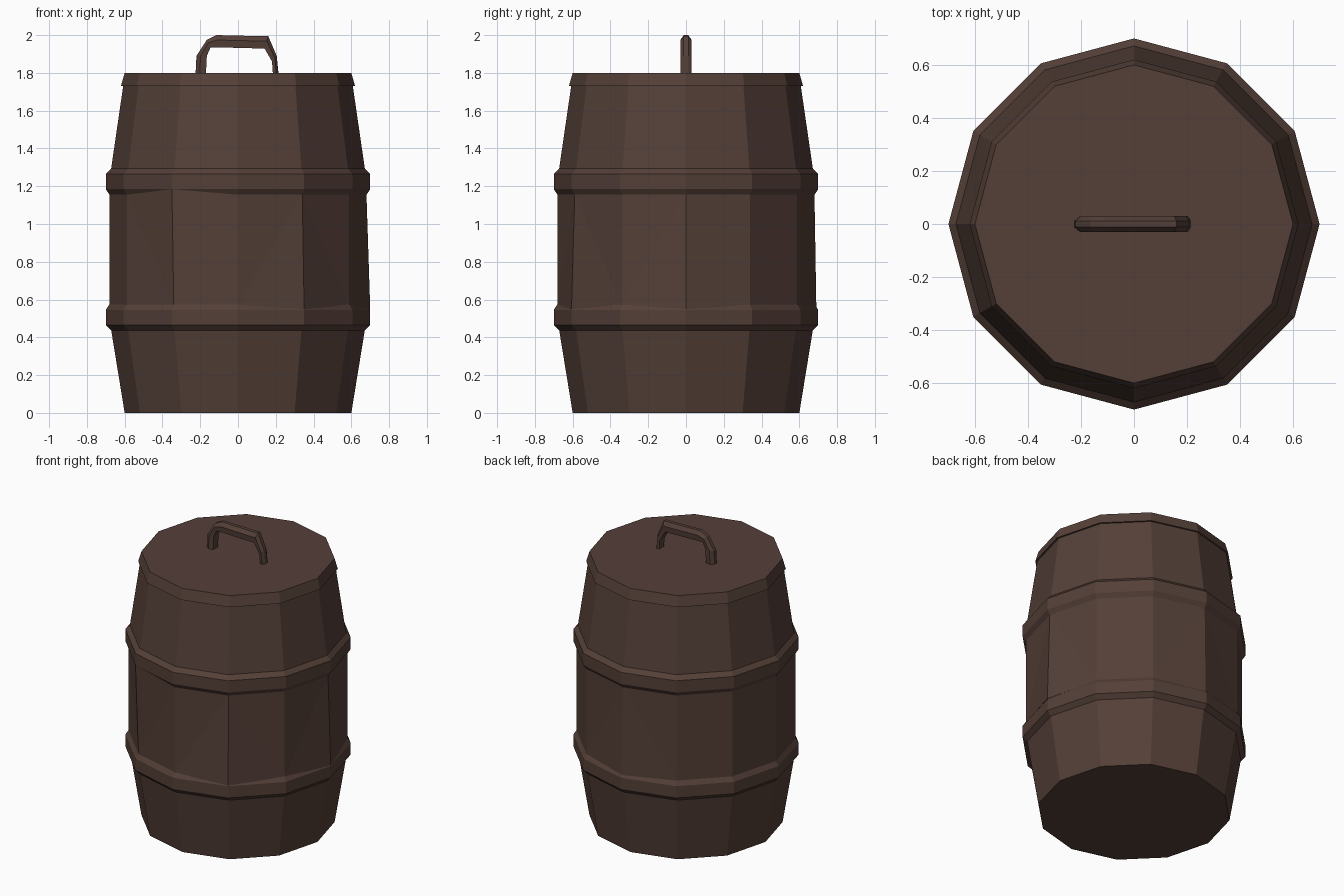
import bpy, bmesh
from math import cos, sin, radians

cube = bpy.data.objects.get("Cube")
if cube:
    bpy.data.objects.remove(cube, do_unlink=True)

wood = bpy.data.materials.new("dark brown wood")
wood.use_nodes = True
COLOR = (0.089, 0.050, 0.039, 1)
wood.diffuse_color = COLOR
wood.node_tree.nodes["Principled BSDF"].inputs["Base Color"].default_value = COLOR
SIDES = 12


def loft(name, rings, caps=True, triangulate=False):
    """Skin a list of closed point rings into a flat-shaded object."""
    bm = bmesh.new()
    loops = [[bm.verts.new(p) for p in ring] for ring in rings]
    for a, b in zip(loops, loops[1:]):
        for i in range(len(a)):
            j = (i + 1) % len(a)
            bm.faces.new((a[i], a[j], b[j], b[i]))
    if caps:
        bm.faces.new(loops[0][::-1])
        bm.faces.new(loops[-1])
    if triangulate:
        bmesh.ops.triangulate(bm, faces=bm.faces[:])
    bmesh.ops.recalc_face_normals(bm, faces=bm.faces[:])
    mesh = bpy.data.meshes.new(name)
    bm.to_mesh(mesh)
    bm.free()
    mesh.materials.append(wood)
    obj = bpy.data.objects.new(name, mesh)
    bpy.context.collection.objects.link(obj)
    return obj


def ring(r, z, nudges=()):
    """Twelve-sided ring; nudged corners get their own radius and height."""
    pts = []
    for i in range(SIDES):
        a = radians(360 / SIDES * i)
        rr, zz = dict(nudges).get(i, (r, z))
        pts.append((rr * cos(a), rr * sin(a), zz))
    return pts


def turned(name, profile):
    return loft(name, [ring(r, z) for r, z in profile])


# Barrel body
turned("lower_staves", [(0.60, 0), (0.675, 0.46)])
turned("upper_staves", [(0.675, 1.27), (0.605, 1.75)])

# Belly, with a few corners warped out to the hoops
loft("middle_staves",
     [ring(0.68, 0.57, {0: (0.70, 0.55), 10: (0.70, 0.55), 3: (0.69, 0.56)}.items()),
      ring(0.68, 1.16, {8: (0.70, 1.19)}.items())], triangulate=True)

# Hoops with chamfered edges
turned("lower_hoop", [(0.67, 0.435), (0.70, 0.465), (0.70, 0.545), (0.68, 0.575)])
turned("upper_hoop", [(0.68, 1.155), (0.70, 1.185), (0.70, 1.265), (0.67, 1.295)])

# Lid
turned("lid", [(0.62, 1.73), (0.60, 1.80)])

# Handle: outer and inner outline pairs, each a ridged cross-section
outline = [((-0.225, 1.79), (-0.17, 1.79)), ((-0.22, 1.89), (-0.165, 1.89)),
           ((-0.165, 1.975), (-0.145, 1.935)), ((-0.115, 2.0), (-0.10, 1.935)),
           ((0.10, 1.995), (0.09, 1.93)), ((0.16, 1.995), (0.14, 1.93)),
           ((0.205, 1.89), (0.18, 1.86)), ((0.215, 1.79), (0.185, 1.79))]
rings = []
for (ox, oz), (ix, iz) in outline:
    mx, mz = ox * 0.6 + ix * 0.4, oz * 0.6 + iz * 0.4
    rings.append([(ox, -0.012, oz), (ox, 0.012, oz), (mx, 0.03, mz),
                  (ix, 0.026, iz), (ix, -0.026, iz), (mx, -0.03, mz)])
loft("lid_handle", rings)
